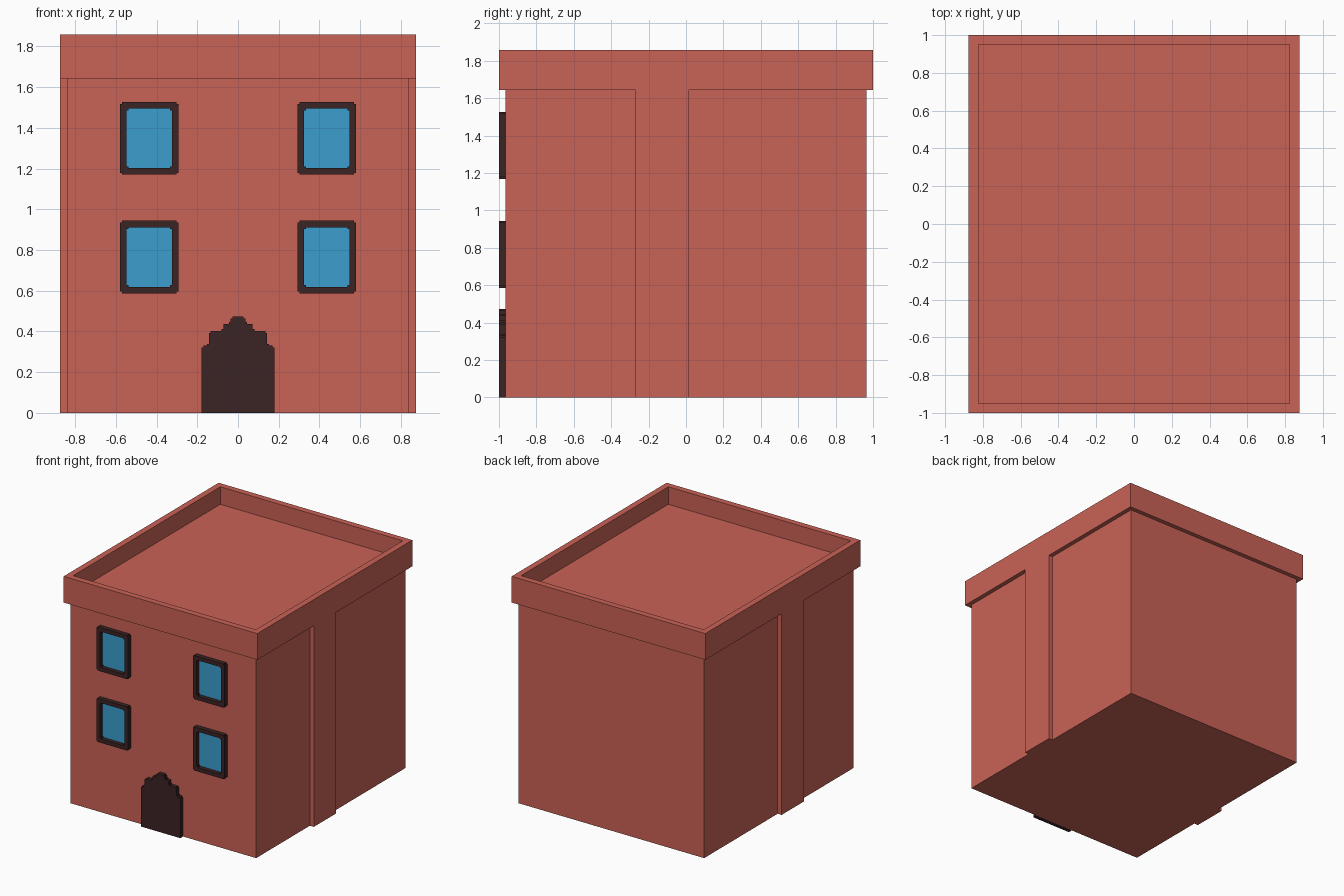
import bpy, bmesh

if "Cube" in bpy.data.objects:
    bpy.data.objects.remove(bpy.data.objects["Cube"])

V = 1 / 28          # building grid step
Q = V / 4           # tiny corner notch
WALL = -27 * V      # front wall plane (y)
FRONT = -1.0        # front plane of trim


def material(name, rgb):
    lin = [((c / 255 + 0.055) / 1.055) ** 2.4 for c in rgb]
    m = bpy.data.materials.new(name)
    m.diffuse_color = (*lin, 1)
    m.use_nodes = True
    m.node_tree.nodes["Principled BSDF"].inputs["Base Color"].default_value = m.diffuse_color
    return m


brick = material("brick_red", (201, 98, 86))
dark = material("dark_wood", (59, 35, 36))
blue = material("window_blue", (60, 157, 207))


def finish(name, bm, mat):
    bmesh.ops.recalc_face_normals(bm, faces=bm.faces)
    me = bpy.data.meshes.new(name)
    bm.to_mesh(me)
    bm.free()
    me.materials.append(mat)
    ob = bpy.data.objects.new(name, me)
    bpy.context.collection.objects.link(ob)
    return ob


def box_bm(x0, x1, y0, y1, z0, z1):
    bm = bmesh.new()
    bmesh.ops.create_cube(bm, size=1)
    for v in bm.verts:
        v.co = (x1 if v.co.x > 0 else x0, y1 if v.co.y > 0 else y0, z1 if v.co.z > 0 else z0)
    return bm


def notched_rect(hx, hz):
    """Rectangle outline with a tiny square notch cut from each corner."""
    pts = []
    for sx, sz in ((1, 1), (-1, 1), (-1, -1), (1, -1)):
        c = [(hx, hz - Q), (hx - Q, hz - Q), (hx - Q, hz)]
        if sx * sz < 0:
            c.reverse()
        pts += [(sx * x, sz * z) for x, z in c]
    return pts


def prism(name, pts, y0, y1, mat):
    bm = bmesh.new()
    f = bm.faces.new([bm.verts.new((x, y0, z)) for x, z in pts])
    ext = bmesh.ops.extrude_face_region(bm, geom=[f], use_keep_orig=True)
    for v in ext["geom"]:
        if isinstance(v, bmesh.types.BMVert):
            v.co.y = y1
    return finish(name, bm, mat)


def ring(name, outer, inner, y0, y1, mat):
    bm = bmesh.new()
    loops = [[bm.verts.new((x, y, z)) for x, z in p]
             for p, y in ((outer, y0), (inner, y0), (inner, y1), (outer, y1))]
    n = len(outer)
    for k in range(4):
        a, b = loops[k], loops[(k + 1) % 4]
        for i in range(n):
            j = (i + 1) % n
            bm.faces.new((a[i], a[j], b[j], b[i]))
    return finish(name, bm, mat)


# Main block
finish("walls", box_bm(-23.5 * V, 23.5 * V, WALL, -WALL, 0, 46.5 * V), brick)

# Chimney strips on both sides
for side, s in (("left", -1), ("right", 1)):
    xs = sorted((s * 23 * V, s * 24.5 * V))
    finish("side_strip_" + side, box_bm(*xs, -0.271, 0.015, 0, 46 * V), brick)

# Parapet with sunken roof
bm = box_bm(-24.5 * V, 24.5 * V, -1, 1, 46 * V, 52 * V)
bm.normal_update()
top = max(bm.faces, key=lambda f: f.calc_center_median().z)
bmesh.ops.inset_region(bm, faces=[top], thickness=2 * V)
roof = bmesh.ops.extrude_face_region(bm, geom=[top])
for v in roof["geom"]:
    if isinstance(v, bmesh.types.BMVert):
        v.co.z = 48 * V
if top.is_valid:
    bmesh.ops.delete(bm, geom=[top], context="FACES_ONLY")
finish("parapet", bm, brick)

# Windows: raised frame with glass on the wall
for row, z in (("lower", 0.765), ("upper", 1.348)):
    for side, x in (("left", -0.436), ("right", 0.436)):
        outer, inner = notched_rect(4 * V, 5 * V), notched_rect(3.1 * V, 4.1 * V)
        f = ring(f"window_frame_{row}_{side}", outer, inner, FRONT, WALL + 0.005, dark)
        g = prism(f"window_glass_{row}_{side}", inner, WALL - 0.003, WALL + 0.005, blue)
        f.location = g.location = (x, 0, z)

# Stepped arch door, right half profile mirrored
half = [(5, 0), (5, 9), (4.75, 9), (4.75, 9.25), (4.25, 9.25), (4.25, 9.5), (4, 9.5),
        (4, 11), (3.75, 11), (3.75, 11.25), (2.25, 11.25), (2.25, 11.5), (2, 11.5),
        (2, 12.25), (1.25, 12.25), (1.25, 12.5), (1, 12.5), (1, 13), (0.75, 13), (0.75, 13.25)]
pts = [(x * V, z * V) for x, z in half]
pts += [(-x, z) for x, z in reversed(pts)]
prism("door", pts, FRONT, WALL + 0.005, dark)
